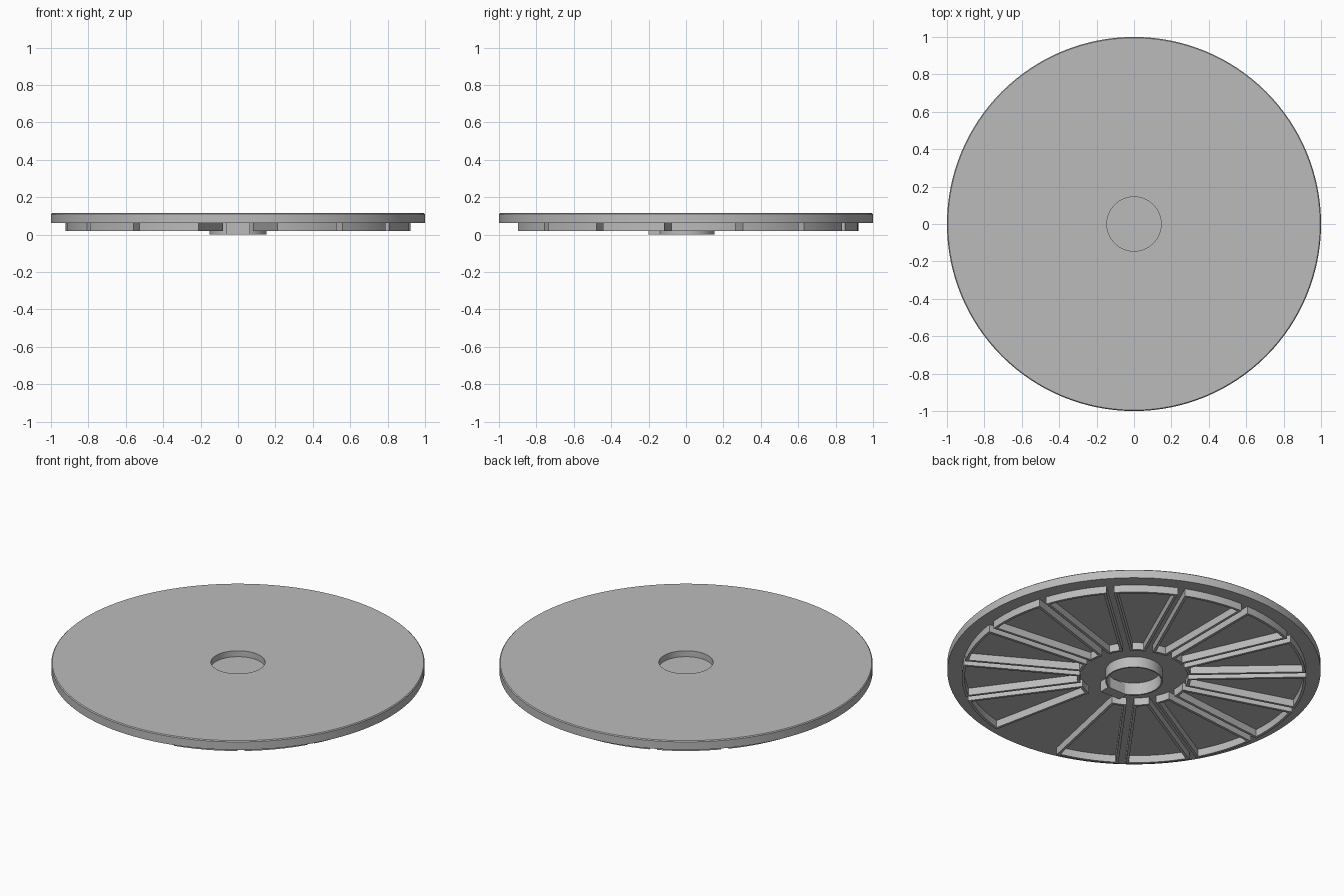
import bpy, bmesh
from math import radians, asin, cos, sin, tau

cube = bpy.data.objects.get("Cube")
if cube:
    bpy.data.objects.remove(cube)

grey = bpy.data.materials.new("mid_grey")
grey.use_nodes = True
GREY = (0.5, 0.5, 0.5, 1)
grey.diffuse_color = GREY
grey.node_tree.nodes["Principled BSDF"].inputs["Base Color"].default_value = GREY


def finish(bm, name):
    bmesh.ops.remove_doubles(bm, verts=bm.verts, dist=1e-5)
    bmesh.ops.recalc_face_normals(bm, faces=bm.faces)
    mesh = bpy.data.meshes.new(name)
    bm.to_mesh(mesh)
    bm.free()
    mesh.materials.append(grey)
    obj = bpy.data.objects.new(name, mesh)
    bpy.context.collection.objects.link(obj)
    bpy.ops.object.select_all(action="DESELECT")
    obj.select_set(True)
    bpy.context.view_layer.objects.active = obj
    bpy.ops.object.shade_smooth_by_angle(angle=radians(25))
    return obj


RIB_LOW, PLATE_LOW, PLATE_TOP = 0.02, 0.063, 0.115
HUB_IN, HUB_OUT = 0.145, 0.153

# Round plate with a shallow top pocket and a thin hub collar underneath
profile = [
    (0, 0.08), (HUB_IN, 0.08), (HUB_IN, PLATE_TOP), (0.995, PLATE_TOP),
    (1, PLATE_TOP - 0.005), (1, PLATE_LOW), (HUB_OUT, PLATE_LOW),
    (HUB_OUT, 0), (HUB_IN, 0), (HUB_IN, 0.072), (0, 0.072),
]
bm = bmesh.new()
points = [bm.verts.new((r, 0, z)) for r, z in profile]
edges = [bm.edges.new(pair) for pair in zip(points, points[1:])]
bmesh.ops.spin(bm, geom=points + edges, cent=(0, 0, 0), axis=(0, 0, 1),
               angle=tau, steps=128, use_merge=True)
finish(bm, "plate")

# Hollow wedge frames under the plate, with one slot left empty at the front
SLOTS, STEPS = 15, 8


def wedge_outline(middle, r_in, r_out, offset):
    """Wedge whose straight sides keep a constant distance from the slot lines."""
    outline = []
    for r, direction in ((r_in, 1), (r_out, -1)):
        half = tau / SLOTS / 2 - asin(offset / r)
        for i in range(STEPS + 1):
            a = middle + direction * half * (2 * i / STEPS - 1)
            outline.append((r * cos(a), r * sin(a)))
    return outline


GAP, WALL = 0.02, 0.015
R_IN, R_OUT = 0.29, 0.922
for slot in range(1, SLOTS):
    middle = radians(-90) + slot * tau / SLOTS
    outer = wedge_outline(middle, R_IN, R_OUT, GAP)
    inner = wedge_outline(middle, R_IN + WALL, R_OUT - WALL, GAP + WALL)
    bm = bmesh.new()
    loops = [[bm.verts.new((x, y, z)) for x, y in outline]
             for outline, z in ((outer, PLATE_LOW), (outer, RIB_LOW),
                                (inner, RIB_LOW), (inner, PLATE_LOW))]
    for k in range(4):
        a, b = loops[k], loops[(k + 1) % 4]
        for i in range(len(a)):
            j = (i + 1) % len(a)
            bm.faces.new((a[i], a[j], b[j], b[i]))
    finish(bm, f"wedge_frame_{slot}")

# Small key block on the front of the hub
bm = bmesh.new()
bmesh.ops.create_cube(bm, size=1)
bmesh.ops.scale(bm, vec=(0.13, 0.06, PLATE_LOW), verts=bm.verts)
bmesh.ops.translate(bm, vec=(0, -0.17, PLATE_LOW / 2), verts=bm.verts)
# Follow the collar so nothing reaches into the hub
for v in bm.verts:
    if v.co.y > -0.17:
        v.co.y = -0.136
finish(bm, "hub_key")
